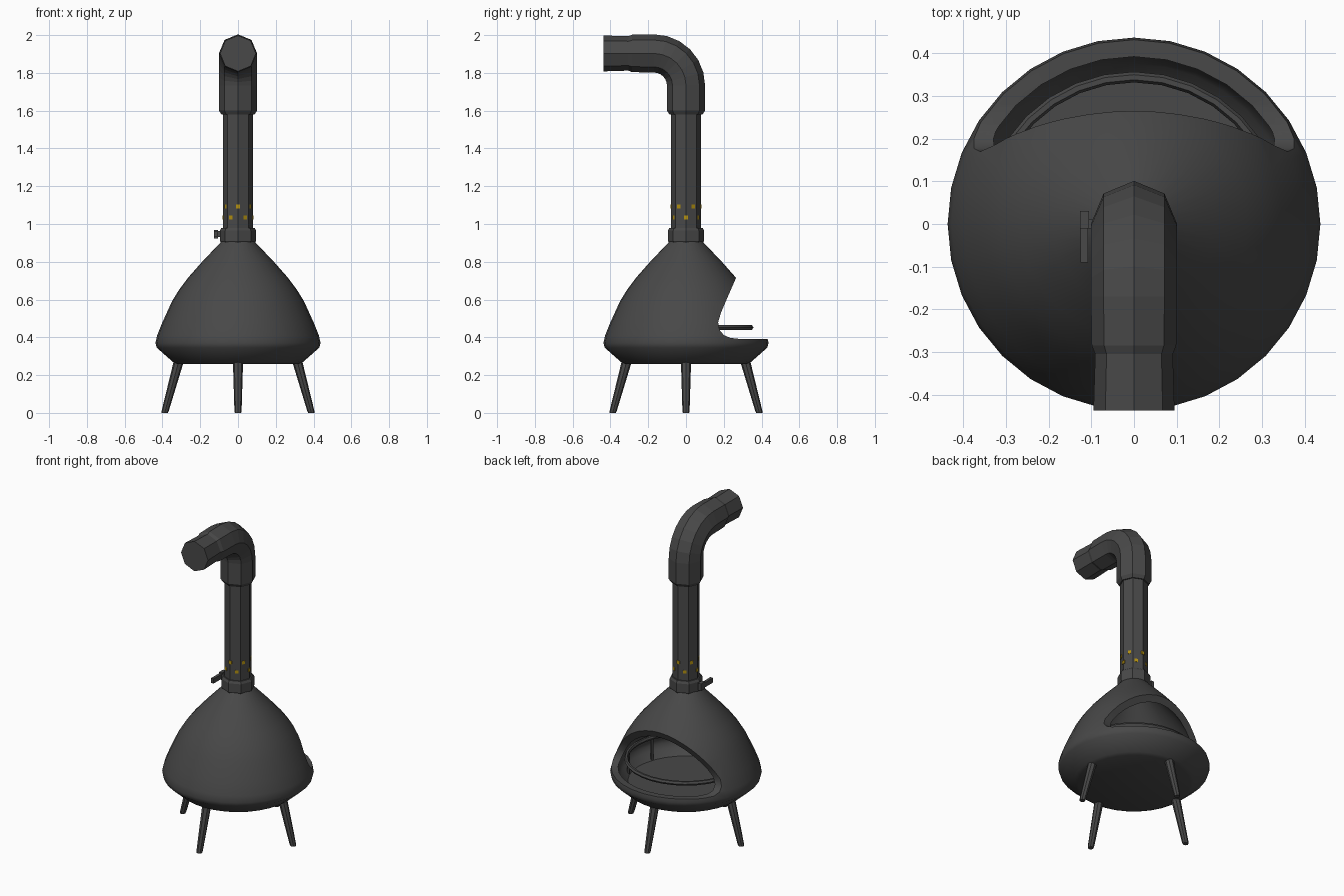
import bpy, bmesh, math
from mathutils import Vector, Matrix

if "Cube" in bpy.data.objects:
    bpy.data.objects.remove(bpy.data.objects["Cube"])


def material(name, rgb):
    m = bpy.data.materials.new(name)
    m.diffuse_color = (*rgb, 1)
    m.use_nodes = True
    m.node_tree.nodes["Principled BSDF"].inputs["Base Color"].default_value = m.diffuse_color
    return m


IRON = material("dark_iron", (0.065, 0.065, 0.065))
AMBER = material("amber", (0.45, 0.28, 0.005))


def finish(name, bm, mat, smooth=None):
    bmesh.ops.remove_doubles(bm, verts=bm.verts, dist=1e-5)
    bmesh.ops.recalc_face_normals(bm, faces=bm.faces)
    me = bpy.data.meshes.new(name)
    bm.to_mesh(me)
    bm.free()
    ob = bpy.data.objects.new(name, me)
    bpy.context.collection.objects.link(ob)
    if mat:
        me.materials.append(mat)
    if smooth:
        smooth_by_angle(ob, smooth)
    return ob


def activate(ob):
    bpy.ops.object.select_all(action='DESELECT')
    ob.select_set(True)
    bpy.context.view_layer.objects.active = ob


def smooth_by_angle(ob, deg):
    activate(ob)
    bpy.ops.object.shade_smooth_by_angle(angle=math.radians(deg))


def rings(name, stations, sides=8, spin=0.0, smooth=None):
    """Tube through (centre, tilt, radius); tilt 0 = horizontal ring, 90 = facing -y."""
    bm = bmesh.new()
    loops = []
    for c, tilt, r in stations:
        t = math.radians(tilt)
        up = Vector((0, math.cos(t), math.sin(t)))
        loop = []
        for i in range(sides):
            a = 2 * math.pi * i / sides
            p = Vector(c) + Vector((r * math.cos(a), 0, 0)) + up * (r * math.sin(a))
            loop.append(bm.verts.new(Matrix.Rotation(spin, 3, 'Z') @ p))
        loops.append(loop)
    for a, b in zip(loops, loops[1:]):
        for i in range(sides):
            j = (i + 1) % sides
            bm.faces.new((a[i], a[j], b[j], b[i]))
    bm.faces.new(loops[0])
    bm.faces.new(loops[-1])
    return finish(name, bm, IRON, smooth)


def lathe(name, profile, steps, closed=False, smooth=35):
    bm = bmesh.new()
    vs = [bm.verts.new((r, 0, z)) for r, z in profile]
    pairs = list(zip(vs, vs[1:])) + ([(vs[-1], vs[0])] if closed else [])
    es = [bm.edges.new(p) for p in pairs]
    bmesh.ops.spin(bm, geom=vs + es, axis=(0, 0, 1), cent=(0, 0, 0),
                   angle=2 * math.pi, steps=steps, use_merge=False)
    return finish(name, bm, IRON, smooth)


def box(name, centre, size, mat, spin=0.0):
    bm = bmesh.new()
    bmesh.ops.create_cube(bm, size=1)
    bmesh.ops.scale(bm, vec=size, verts=bm.verts)
    bmesh.ops.translate(bm, vec=centre, verts=bm.verts)
    bmesh.ops.rotate(bm, matrix=Matrix.Rotation(spin, 3, 'Z'), verts=bm.verts)
    return finish(name, bm, mat)


# Hollow bell-shaped firebox
outer = [(0, .26), (.325, .26), (.345, .27), (.43, .345), (.437, .37), (.428, .41),
         (.40, .48), (.35, .59), (.31, .655), (.265, .715), (.19, .80), (.085, .91)]
inner = [(.05, .91), (.16, .785), (.23, .70), (.275, .635), (.315, .57), (.363, .465),
         (.392, .40), (.393, .375), (.375, .345), (.335, .31), (0, .31)]
body = lathe("firebox", outer + inner, 32, smooth=None)

# Hearth opening, cut by a side profile extruded across x
cut = [(.17, .48), (.185, .53), (.217, .605), (.265, .715), (.30, .79), (.6, .79), (.6, .392),
       (.28, .392), (.235, .397), (.2, .412), (.177, .44)]
bm = bmesh.new()
f = bm.faces.new([bm.verts.new((-.6, y, z)) for y, z in cut])
ext = bmesh.ops.extrude_face_region(bm, geom=[f])
bmesh.ops.translate(bm, vec=(1.2, 0, 0),
                    verts=[v for v in ext["geom"] if isinstance(v, bmesh.types.BMVert)])
cutter = finish("opening_cutter", bm, None)
cutter.hide_render = True
mod = body.modifiers.new("opening", 'BOOLEAN')
mod.operation = 'DIFFERENCE'
mod.solver = 'EXACT'
mod.object = cutter
activate(body)
bpy.ops.object.modifier_apply(modifier=mod.name)
bpy.data.objects.remove(cutter)
smooth_by_angle(body, 35)

# Ember rail inside, on short posts
rail = [(.357, .452), (.35, .464), (.338, .464), (.332, .452), (.338, .44), (.35, .44)]
lathe("ember_rail", rail, 32, closed=True)
for k, deg in enumerate((20, 160, 200, 340)):
    a = math.radians(deg)
    rings(f"rail_post_{k}", [((.342, 0, .30), 0, .009), ((.342, 0, .45), 0, .009)], 6, a)

# Four splayed legs
for k in range(4):
    rings(f"leg_{k}", [((.388, 0, 0), 0, .017), ((.385, 0, .012), 0, .019),
                       ((.313, 0, .275), 0, .027)], 8, k * math.pi / 2, 30)

# Collar, flue pipe and elbow
rings("flue_collar", [((0, 0, .903), 0, .092), ((0, 0, .91), 0, .096),
                      ((0, 0, .965), 0, .096), ((0, 0, .98), 0, .088)])
rings("flue_pipe", [((0, 0, .95), 0, .08), ((0, 0, 1.62), 0, .08)])
R, zc = .17, 1.733
bend = [((0, 0, 1.58), 0, .088), ((0, 0, 1.6), 0, .101)]
for i in range(7):
    t = math.radians(15 * i)
    bend.append(((0, -R + R * math.cos(t), zc + R * math.sin(t)), 15 * i, .101))
bend += [((0, -.285, zc + R), 90, .099), ((0, -.305, zc + R), 90, .091),
         ((0, -.437, zc + R), 90, .095)]
rings("flue_elbow", bend)

# Amber marks around the pipe in two staggered rows
for k in range(6):
    for row, (z, off) in enumerate(((1.035, 0), (1.092, 30))):
        deg = 60 * k + off
        # distance to the octagon face at this angle
        d = .0739 / math.cos(math.radians((deg % 45) - 22.5))
        box(f"pipe_mark_{row}_{k}", (d - .002, 0, z), (.008, .02, .02), AMBER, math.radians(deg))

# Damper handle
box("damper_stem", (-.1, 0, .947), (.04, .022, .03), IRON)
box("damper_handle", (-.117, -.03, .947), (.018, .12, .03), IRON)
box("damper_hub", (-.116, .01, .947), (.022, .04, .045), IRON)
